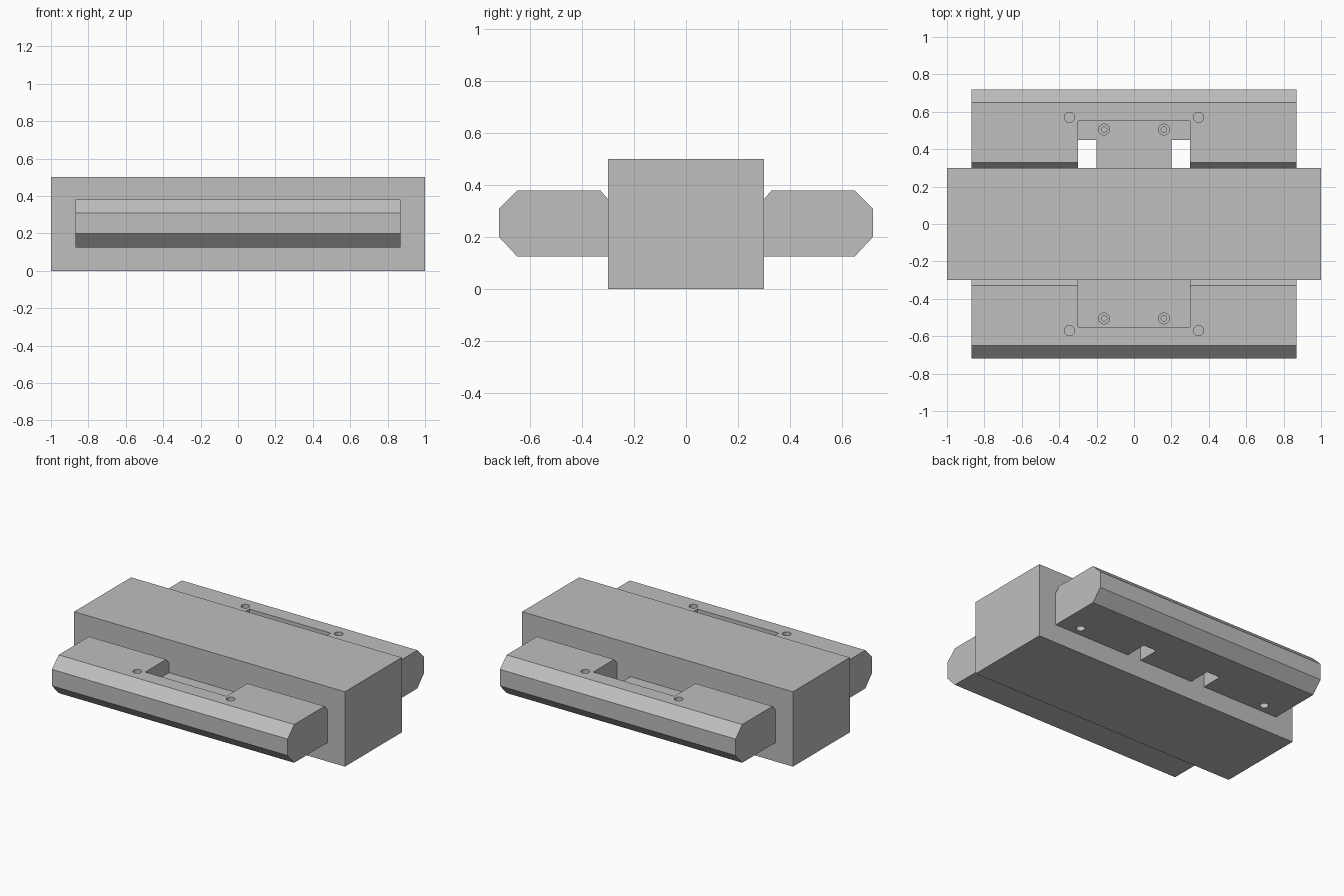
import bpy, bmesh, math
from mathutils import Matrix

if "Cube" in bpy.data.objects:
    bpy.data.objects.remove(bpy.data.objects["Cube"])

grey = bpy.data.materials.new("plain grey")
grey.diffuse_color = (0.52, 0.52, 0.52, 1)
grey.use_nodes = True
grey.node_tree.nodes["Principled BSDF"].inputs["Base Color"].default_value = grey.diffuse_color


def make_object(name, bm):
    bmesh.ops.recalc_face_normals(bm, faces=bm.faces)
    mesh = bpy.data.meshes.new(name)
    bm.to_mesh(mesh)
    bm.free()
    mesh.materials.append(grey)
    obj = bpy.data.objects.new(name, mesh)
    bpy.context.collection.objects.link(obj)
    return obj


def box(name, x0, x1, y0, y1, z0, z1):
    bm = bmesh.new()
    bmesh.ops.create_cube(bm, size=1)
    for v in bm.verts:
        v.co = (x1 if v.co.x > 0 else x0, y1 if v.co.y > 0 else y0, z1 if v.co.z > 0 else z0)
    return make_object(name, bm)


def cylinder(name, x, y, z0, z1, r):
    bm = bmesh.new()
    bmesh.ops.create_cone(bm, cap_ends=True, segments=32, radius1=r, radius2=r, depth=z1 - z0,
                          matrix=Matrix.Translation((x, y, (z0 + z1) / 2)))
    return make_object(name, bm)


def cut(obj, cutters):
    for c in cutters:
        c.hide_render = True
        m = obj.modifiers.new("cut", 'BOOLEAN')
        m.operation, m.solver, m.object = 'DIFFERENCE', 'EXACT', c
    dg = bpy.context.evaluated_depsgraph_get()
    mesh = bpy.data.meshes.new_from_object(obj.evaluated_get(dg))
    obj.modifiers.clear()
    obj.data = mesh
    for c in cutters:
        bpy.data.objects.remove(c)
    bpy.ops.object.select_all(action='DESELECT')
    obj.select_set(True)
    bpy.context.view_layer.objects.active = obj
    bpy.ops.object.shade_smooth_by_angle(angle=math.radians(30))


FLOOR = 0.28    # height of the recess floor
TOP, BOTTOM = 0.38, 0.125
PROFILE = [(0.30, BOTTOM), (0.65, BOTTOM), (0.72, 0.20), (0.72, 0.31),
           (0.65, TOP), (0.33, TOP), (0.30, 0.345)]


def side_rail(name, s, notched):
    # chamfered bar extruded along x
    bm = bmesh.new()
    face = bm.faces.new([bm.verts.new((-0.87, s * y, z)) for y, z in PROFILE])
    ext = bmesh.ops.extrude_face_region(bm, geom=[face])
    bmesh.ops.translate(bm, vec=(1.74, 0, 0),
                        verts=[g for g in ext["geom"] if isinstance(g, bmesh.types.BMVert)])
    rail = make_object(name, bm)

    # recess in the top
    ys = sorted((s * 0.2, s * 0.55))
    cutters = [box("recess_cutter", -0.3, 0.3, *ys, FLOOR, 0.6)]
    for sx in (-1, 1):
        # through notches beside the recess stem
        if notched:
            xs = sorted((sx * 0.2, sx * 0.3))
            cutters.append(box("notch_cutter", *xs, 0.2, 0.45, 0.0, 0.6))
        # counterbored screw holes, top pin holes and bottom holes
        cutters += [cylinder("bore_cutter", sx * 0.16, s * 0.505, FLOOR - 0.03, 0.5, 0.029),
                    cylinder("screw_cutter", sx * 0.16, s * 0.505, FLOOR - 0.08, 0.5, 0.015),
                    cylinder("pin_cutter", sx * 0.345, s * 0.57, TOP - 0.1, 0.5, 0.027),
                    cylinder("bottom_cutter", sx * 0.725, s * 0.36, 0.0, BOTTOM + 0.1, 0.027)]
    cut(rail, cutters)


# central block
box("main_block", -1, 1, -0.3, 0.3, 0, 0.5)

# rails on both long sides
side_rail("front_rail", -1, False)
side_rail("back_rail", 1, True)
